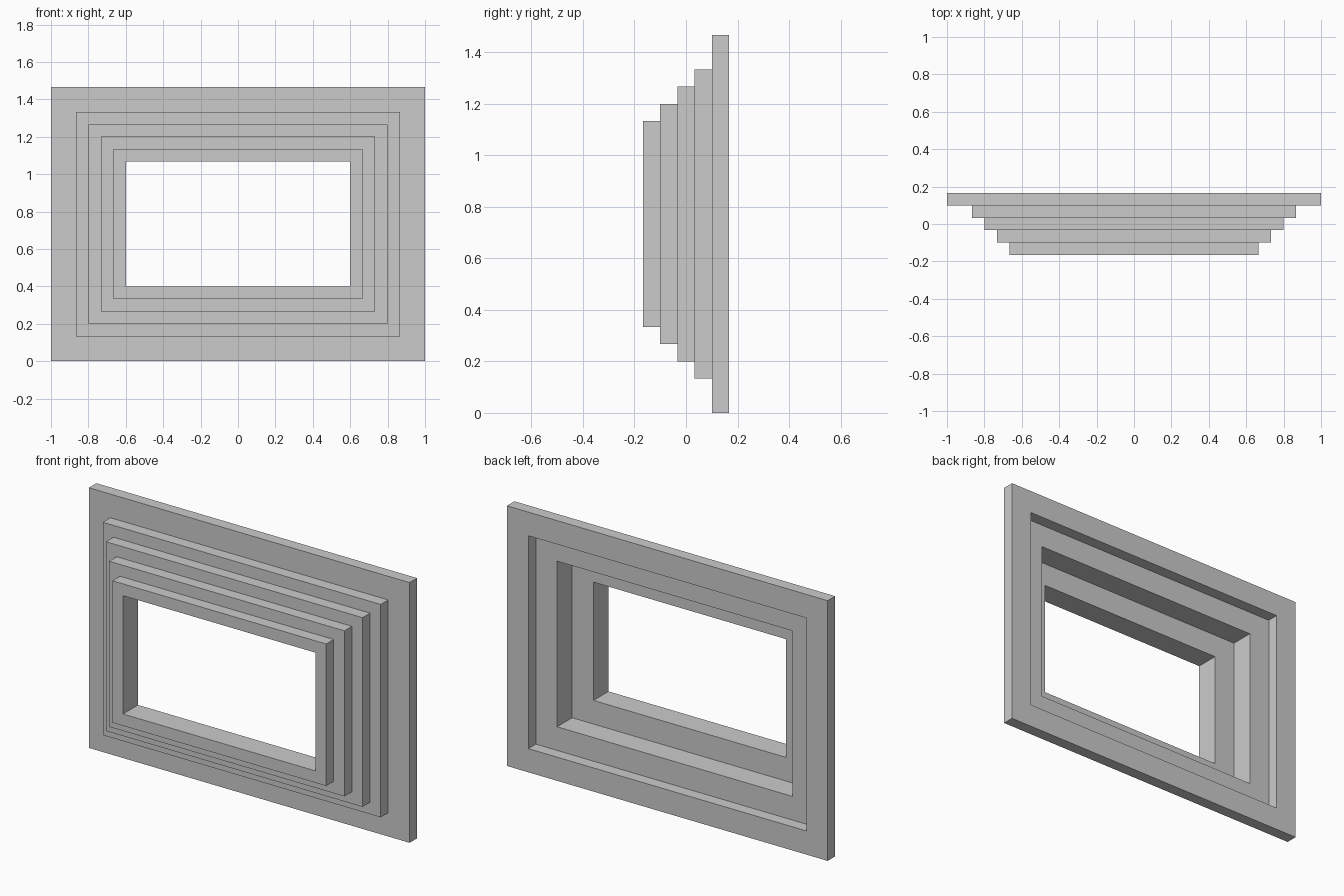
import bpy, bmesh

if "Cube" in bpy.data.objects:
    bpy.data.objects.remove(bpy.data.objects["Cube"])

U = 1 / 15        # step size of the whole design
MID_Z = 11 * U    # centre height of the opening


def ring(name, outer, inner, y0, y1):
    """Rectangular frame; arguments are in steps, (half width, half height)."""
    bm = bmesh.new()
    loops = []
    for hx, hz in (outer, inner):
        for y in (y0, y1):
            loops.append([bm.verts.new((sx * hx * U, y * U, MID_Z + sz * hz * U))
                          for sx, sz in ((-1, -1), (1, -1), (1, 1), (-1, 1))])
    out_f, out_b, in_f, in_b = loops
    for a, b in ((out_f, in_f), (in_f, in_b), (in_b, out_b), (out_b, out_f)):
        for i in range(4):
            j = (i + 1) % 4
            bm.faces.new((a[i], a[j], b[j], b[i]))
    bmesh.ops.recalc_face_normals(bm, faces=bm.faces)
    mesh = bpy.data.meshes.new(name)
    bm.to_mesh(mesh)
    bm.free()
    obj = bpy.data.objects.new(name, mesh)
    bpy.context.collection.objects.link(obj)
    return obj


# Wide flat frame at the back
ring("back_frame", (15, 11), (13, 9), 1.5, 2.5)
# Stepped mouldings, narrowing towards the front
ring("outer_step", (13, 9), (11, 7), 0.5, 1.5)
ring("middle_step", (12, 8), (11, 7), -0.5, 0.5)
ring("inner_step", (11, 7), (9, 5), -1.5, -0.5)
ring("front_lip", (10, 6), (9, 5), -2.5, -1.5)
